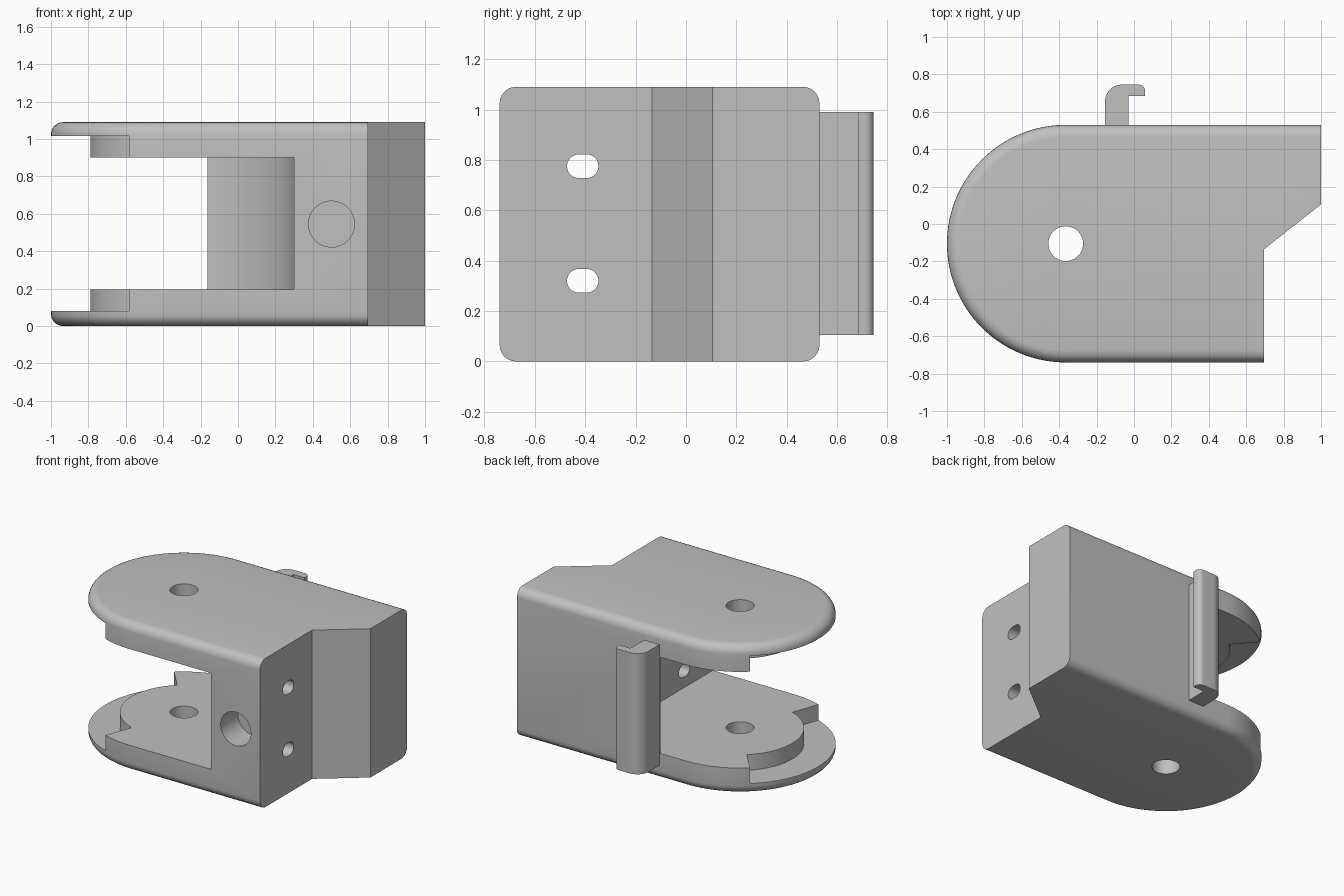
import bpy, bmesh
from math import radians, cos, sin, pi
from mathutils import Matrix

if "Cube" in bpy.data.objects:
    bpy.data.objects.remove(bpy.data.objects["Cube"])

PX, PY = -0.365, -0.105      # pivot centre
R = 0.635                    # rounded end radius
H = 1.09                     # total height

grey = bpy.data.materials.new("plain grey")
grey.use_nodes = True
grey.diffuse_color = (0.53, 0.53, 0.53, 1)
grey.node_tree.nodes["Principled BSDF"].inputs["Base Color"].default_value = (0.53, 0.53, 0.53, 1)


def arc(cx, cy, r, a0, a1, n):
    angles = [radians(a0 + (a1 - a0) * i / n) for i in range(n + 1)]
    return [(cx + r * cos(a), cy + r * sin(a)) for a in angles]


def prism(name, outline, z0, z1, matrix=None, round_edge=None, radius=0.0):
    """Extrude a closed outline; optionally round the chosen cap edges."""
    bm = bmesh.new()
    face = bm.faces.new([bm.verts.new((x, y, z0)) for x, y in outline])
    top = bmesh.ops.extrude_face_region(bm, geom=[face])["geom"]
    bmesh.ops.translate(bm, vec=(0, 0, z1 - z0),
                        verts=[v for v in top if isinstance(v, bmesh.types.BMVert)])
    bmesh.ops.recalc_face_normals(bm, faces=bm.faces)
    if round_edge:
        edges = [e for e in bm.edges
                 if abs(e.verts[0].co.z - e.verts[1].co.z) < 1e-5 and round_edge(e)]
        bmesh.ops.bevel(bm, geom=edges, offset=radius, segments=6,
                        profile=0.5, affect='EDGES', clamp_overlap=False)
    if matrix:
        bm.transform(matrix)
    mesh = bpy.data.meshes.new(name)
    bm.to_mesh(mesh)
    bm.free()
    obj = bpy.data.objects.new(name, mesh)
    bpy.context.collection.objects.link(obj)
    mesh.materials.append(grey)
    return obj


def activate(obj):
    bpy.ops.object.select_all(action='DESELECT')
    obj.select_set(True)
    bpy.context.view_layer.objects.active = obj


def cut(obj, cutter):
    cutter.hide_render = True
    mod = obj.modifiers.new("cut", 'BOOLEAN')
    mod.operation = 'DIFFERENCE'
    mod.solver = 'EXACT'
    mod.object = cutter
    activate(obj)
    bpy.ops.object.modifier_apply(modifier=mod.name)
    bpy.data.objects.remove(cutter)


# Main block: rounded left end, stepped right side, long edges rounded over
right_side = [(0.695, PY - R), (0.695, -0.135), (1.0, 0.105), (1.0, PY + R)]
body = prism("bracket_body", arc(PX, PY, R, 90, 270, 64) + right_side, 0, H,
             round_edge=lambda e: min(v.co.x for v in e.verts) < 0.6, radius=0.065)

# Jaw opening with a curved inner wall
wall = arc(PX, PY, 0.666, 0, 72.5, 32)
jaw = [(0.3, -1.0)] + wall + [(wall[-1][0], 1.0), (-1.3, 1.0), (-1.3, -1.0)]
cut(body, prism("jaw_cutter", jaw, 0.195, 0.9))

# Swing relief around the raised discs on both plates
relief = arc(PX, PY, 0.425, 131, 250, 40) + arc(PX, PY, 1.2, 250, 131, 40)
cut(body, prism("relief_cutter", relief, 0.08, H - 0.075))

# Pivot hole through both plates
cut(body, prism("pivot_cutter", arc(PX, PY, 0.093, 0, 351, 39), -0.2, H + 0.2))

# Blind round socket in the front
to_front = Matrix.Translation((0.5, PY - R, H / 2)) @ Matrix.Rotation(pi / 2, 4, 'X')
cut(body, prism("socket_cutter", arc(0, 0, 0.123, 0, 352, 44), -0.2, 0.2, to_front))

# Two slotted screw holes from the right side into the jaw
slot = arc(0.0155, 0, 0.047, -90, 90, 14) + arc(-0.0155, 0, 0.047, 90, 270, 14)
for z in (0.32, 0.775):
    to_side = Matrix(((0, 0, 1, 0), (1, 0, 0, -0.41), (0, 1, 0, z), (0, 0, 0, 1)))
    cut(body, prism("slot_cutter", slot, 0.1, 0.9, to_side))

# Latch hook on the back
hook_outline = ([(-0.155, 0.528), (-0.03, 0.528), (-0.03, 0.685), (0.06, 0.685)]
                + arc(0.025, 0.71, 0.035, 0, 90, 8)
                + arc(-0.065, 0.655, 0.09, 90, 180, 14))
hook = prism("latch_hook", hook_outline, 0.105, 0.99)

for obj in (body, hook):
    activate(obj)
    bpy.ops.object.shade_smooth_by_angle(angle=radians(25))
